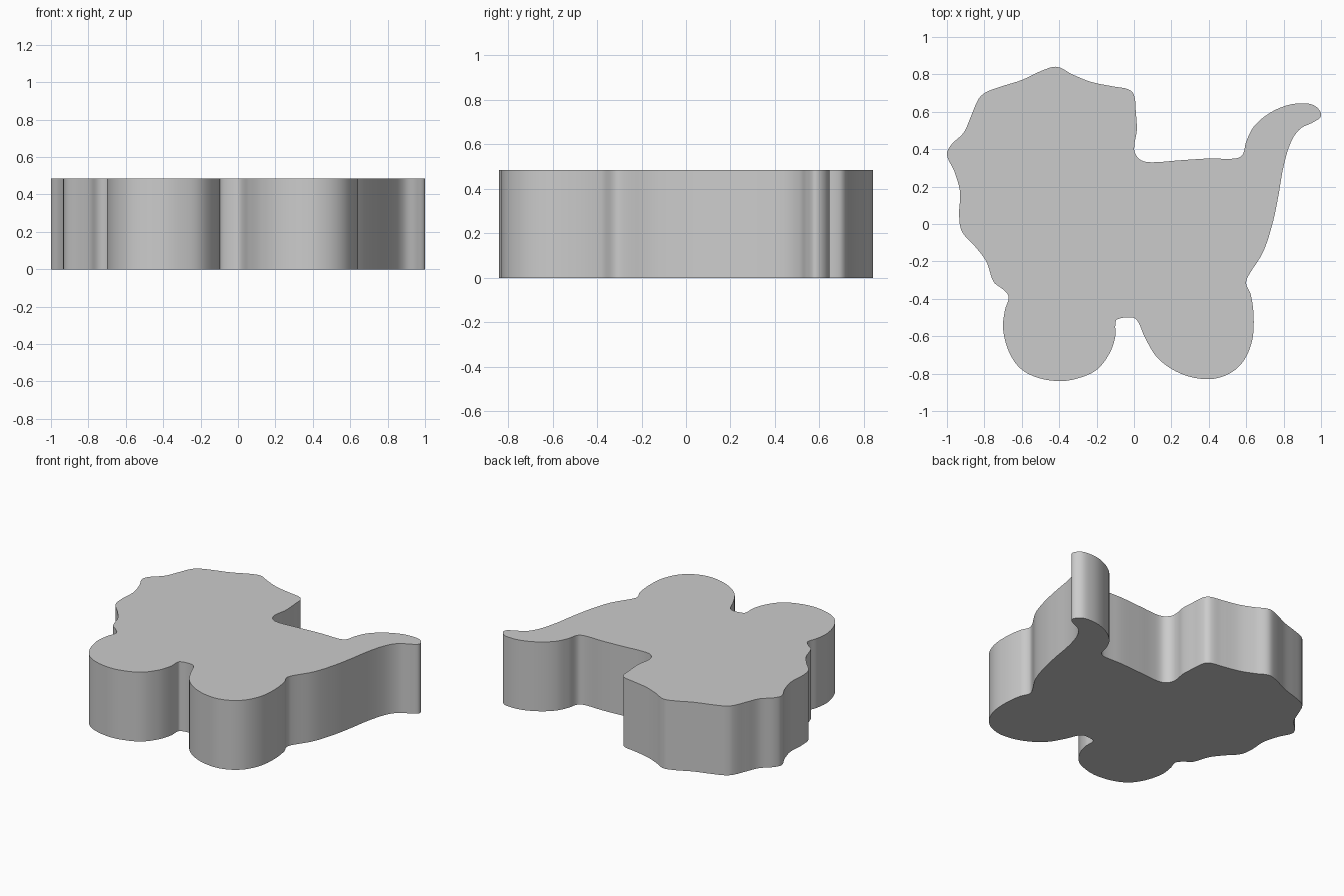
import bpy, bmesh, math
from mathutils import Vector
from mathutils.geometry import interpolate_bezier

cube = bpy.data.objects.get("Cube")
if cube:
    bpy.data.objects.remove(cube, do_unlink=True)

HEIGHT = 0.485
STEPS = 6

# Pram silhouette, clockwise, in hundredths of a unit
hood_front = [(-41, 84), (-33, 80), (-23, 76), (-11, 73.5), (-3, 72), (0, 69), (1, 60),
              (1.5, 50), (0.3, 43), (0.5, 38), (4, 34), (10, 33)]
rim_and_handle = [(24, 34), (40, 35), (54, 35), (58, 37), (60, 44), (64, 52), (72, 59),
                  (82, 63.5), (91, 64.5), (97, 63), (100, 58), (96, 54.5), (89, 51), (84, 44)]
body_back = [(80, 31), (77, 14), (74, 0), (69, -15), (61, -28), (60, -32)]
rear_wheel = [(62.5, -38), (64, -50), (63, -63), (58, -74), (50, -80.5), (39, -83),
              (25, -80), (13, -72), (6, -61), (2, -52), (-1, -50)]
front_wheel = [(-9, -51), (-10, -54), (-10, -60), (-13, -69), (-20, -78), (-30, -82.5),
               (-40, -84), (-52, -82), (-61, -77), (-67, -68), (-70, -56), (-69, -46), (-67, -39)]
hood_back = [(-70, -35), (-75, -31), (-79, -20), (-85, -12), (-92, -4), (-93.5, 5),
             (-93, 17), (-96, 28), (-100, 37), (-98, 42), (-91, 49), (-87, 58),
             (-83, 67), (-79, 70.5), (-71, 73.5), (-60, 77), (-48, 82.5)]


def smooth_loop(points):
    """Closed smooth curve through the points, with handles sized to each span."""
    pts = [Vector((x, y, 0)) / 100 for x, y in points]
    count = len(pts)
    tangents = [(pts[(i + 1) % count] - pts[i - 1]).normalized() for i in range(count)]
    loop = []
    for i, start in enumerate(pts):
        j = (i + 1) % count
        end = pts[j]
        reach = (end - start).length / 3
        span = interpolate_bezier(start, start + tangents[i] * reach,
                                  end - tangents[j] * reach, end, STEPS + 1)
        loop.extend(span[:-1])
    return loop


def extrude_profile(name, loop, height, material):
    """Solid slab with the given outline, standing on the ground."""
    bm = bmesh.new()
    base = bm.faces.new([bm.verts.new(p) for p in loop])
    result = bmesh.ops.extrude_face_region(bm, geom=[base], use_keep_orig=True)
    top = [v for v in result["geom"] if isinstance(v, bmesh.types.BMVert)]
    bmesh.ops.translate(bm, verts=top, vec=(0, 0, height))
    bmesh.ops.recalc_face_normals(bm, faces=bm.faces)
    caps = [f for f in bm.faces if len(f.verts) > 4]
    bmesh.ops.triangulate(bm, faces=caps)
    mesh = bpy.data.meshes.new(name)
    bm.to_mesh(mesh)
    bm.free()
    mesh.materials.append(material)
    obj = bpy.data.objects.new(name, mesh)
    bpy.context.collection.objects.link(obj)
    return obj


# Plain grey finish
grey = bpy.data.materials.new("light_grey")
grey.use_nodes = True
grey.diffuse_color = (0.6, 0.6, 0.6, 1)
grey.node_tree.nodes["Principled BSDF"].inputs["Base Color"].default_value = grey.diffuse_color

# Pram-shaped slab
outline = hood_front + rim_and_handle + body_back + rear_wheel + front_wheel + hood_back
pram = extrude_profile("pram_slab", smooth_loop(outline), HEIGHT, grey)

# Smooth walls, crisp top and bottom edges
bpy.ops.object.select_all(action="DESELECT")
pram.select_set(True)
bpy.context.view_layer.objects.active = pram
bpy.ops.object.shade_smooth_by_angle(angle=math.radians(35))
